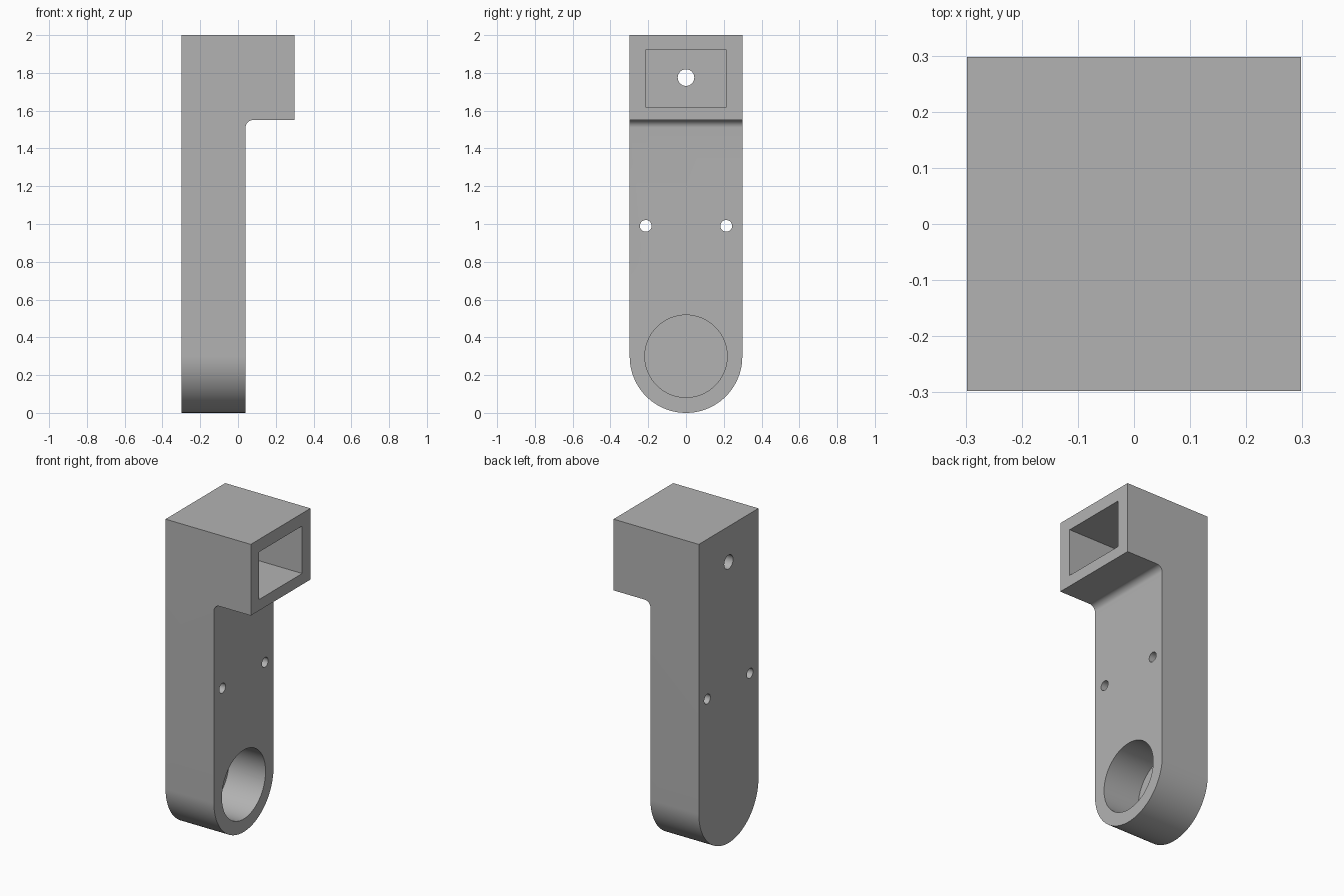
import bpy
import bmesh
from math import sin, cos, pi, radians
from mathutils import Vector

cube = bpy.data.objects.get("Cube")
if cube:
    bpy.data.objects.remove(cube, do_unlink=True)

HALF = 0.298            # half of the square footprint
BACK, FACE = -HALF, 0.04  # arm thickness range along x
LEDGE = 1.55            # underside of the head
FILLET = 0.04

grey = bpy.data.materials.new("plain_grey")
grey.use_nodes = True
colour = (0.45, 0.45, 0.45, 1)
grey.diffuse_color = colour
grey.node_tree.nodes["Principled BSDF"].inputs["Base Color"].default_value = colour


def arc(cx, cy, r, start, end, steps):
    angles = [radians(start + (end - start) * i / steps) for i in range(steps + 1)]
    return [(cx + r * cos(a), cy + r * sin(a)) for a in angles]


def prism(name, points, direction):
    """Extrude a closed outline of 3D points along a direction."""
    bm = bmesh.new()
    face = bm.faces.new([bm.verts.new(p) for p in points])
    moved = bmesh.ops.extrude_face_region(bm, geom=[face], use_keep_orig=True)["geom"]
    bmesh.ops.translate(bm, vec=Vector(direction),
                        verts=[v for v in moved if isinstance(v, bmesh.types.BMVert)])
    bmesh.ops.recalc_face_normals(bm, faces=bm.faces)
    mesh = bpy.data.meshes.new(name)
    bm.to_mesh(mesh)
    bm.free()
    mesh.materials.append(grey)
    obj = bpy.data.objects.new(name, mesh)
    bpy.context.collection.objects.link(obj)
    return obj


def along_x(name, outline, x0, x1):
    return prism(name, [(x0, y, z) for y, z in outline], (x1 - x0, 0, 0))


def combine(target, tool, operation):
    """Apply a boolean, then drop the helper."""
    tool.hide_render = True
    mod = target.modifiers.new(tool.name, 'BOOLEAN')
    mod.operation, mod.object, mod.solver = operation, tool, 'EXACT'
    bpy.ops.object.select_all(action='DESELECT')
    bpy.context.view_layer.objects.active = target
    target.select_set(True)
    bpy.ops.object.modifier_apply(modifier=mod.name)
    bpy.data.objects.remove(tool, do_unlink=True)


def circle(y, z, r, steps):
    return arc(y, z, r, 0, 360, steps)[:-1]


# Side profile: slim arm with an overhanging head and a filleted inner corner
side = [(BACK, 0), (FACE, 0)]
side += arc(FACE + FILLET, LEDGE - FILLET, FILLET, 180, 90, 10)
side += [(HALF, LEDGE), (HALF, 2), (BACK, 2)]
bracket = prism("bracket_body", [(x, -HALF, z) for x, z in side], (0, 2 * HALF, 0))

# Rounded foot
arch = arc(0, HALF, HALF, 180, 360, 64) + [(HALF, 2.1), (-HALF, 2.1)]
combine(bracket, along_x("foot_rounding", arch, -1, 1), 'INTERSECT')

# Rectangular socket in the head, with a screw hole through its back wall
socket = [(-0.215, 1.62), (0.215, 1.62), (0.215, 1.92), (-0.215, 1.92)]
combine(bracket, along_x("socket_cut", socket, -0.04, 1), 'DIFFERENCE')
combine(bracket, along_x("screw_hole", circle(0, 1.775, 0.044, 32), -1, 0.1), 'DIFFERENCE')

# Blind round recess in the foot
combine(bracket, along_x("recess_cut", circle(0, 0.3, 0.218, 64), -0.215, 1), 'DIFFERENCE')

# Pair of small holes through the arm
for sign in (-1, 1):
    combine(bracket, along_x("arm_hole", circle(sign * 0.213, 0.99, 0.031, 32), -1, 1), 'DIFFERENCE')

bpy.ops.object.shade_smooth_by_angle(angle=pi / 6)
